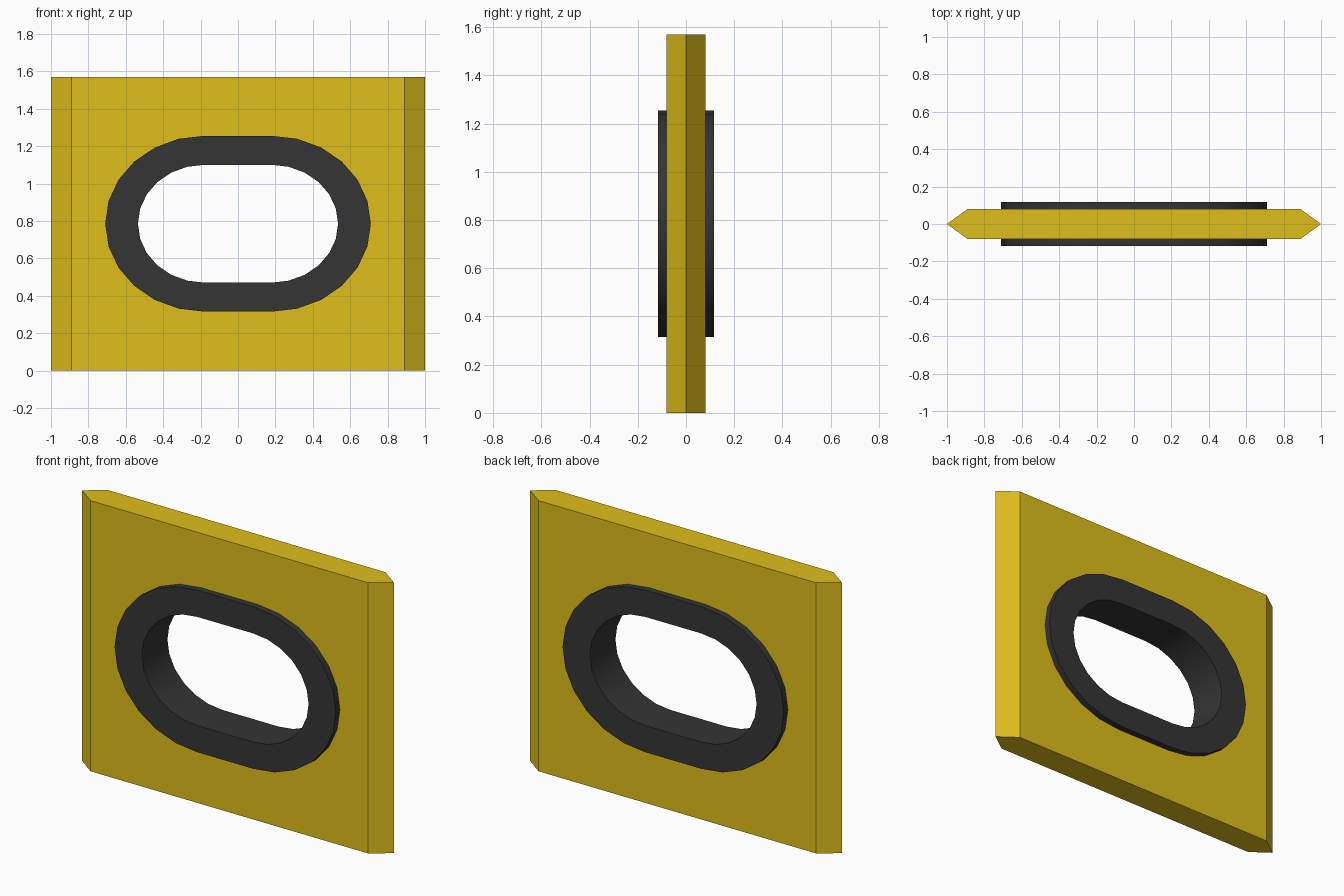
import bpy
from math import sin, cos, pi

if "Cube" in bpy.data.objects:
    bpy.data.objects.remove(bpy.data.objects["Cube"])

CZ = 0.785  # height of the opening's centre


def material(name, rgb):
    m = bpy.data.materials.new(name)
    m.diffuse_color = (*rgb, 1)
    m.use_nodes = True
    m.node_tree.nodes["Principled BSDF"].inputs["Base Color"].default_value = m.diffuse_color
    return m


def mesh_object(name, verts, faces, mat=None):
    me = bpy.data.meshes.new(name)
    me.from_pydata(verts, [], faces)
    ob = bpy.data.objects.new(name, me)
    bpy.context.collection.objects.link(ob)
    if mat:
        me.materials.append(mat)
    return ob


def oval(rx, rz, y, straight=0.18, steps=12):
    """Slot outline: two half ellipses joined by straight runs."""
    pts = []
    for side in (0, 1):
        for i in range(steps + 1):
            a = -pi / 2 + pi * i / steps + side * pi
            cx = -straight if side else straight
            pts.append((cx + rx * cos(a), y, CZ + rz * sin(a)))
    return pts


def prism(name, bottom, top, mat=None):
    n = len(bottom)
    walls = [(i, (i + 1) % n, n + (i + 1) % n, n + i) for i in range(n)]
    caps = [tuple(reversed(range(n))), tuple(range(n, 2 * n))]
    return mesh_object(name, bottom + top, walls + caps, mat)


yellow = material("yellow", (0.74, 0.52, 0.01))
black = material("dark_grey", (0.035, 0.035, 0.035))

# plate with pointed side edges
profile = [(-1, 0), (-0.89, -0.08), (0.89, -0.08), (1, 0), (0.89, 0.08), (-0.89, 0.08)]
plate = prism("plate", [(x, y, 0) for x, y in profile],
              [(x, y, 1.57) for x, y in profile], yellow)

# hole through the plate, its edge hidden inside the rim
cutter = prism("hole_cutter", oval(0.44, 0.39, 0.3), oval(0.44, 0.39, -0.3))
cutter.hide_render = True
cutter.hide_set(True)
cut = plate.modifiers.new("hole", 'BOOLEAN')
cut.object = cutter
cut.operation = 'DIFFERENCE'
cut.solver = 'EXACT'

# raised oval rim lining the hole: four loops joined in a ring
D = 0.117
loops = [oval(0.53, 0.47, -D), oval(0.53, 0.47, D),
         oval(0.355, 0.315, D), oval(0.355, 0.315, -D)]
n = len(loops[0])
faces = []
for k in range(4):
    a, b = k * n, (k + 1) % 4 * n
    faces += [(a + i, a + (i + 1) % n, b + (i + 1) % n, b + i) for i in range(n)]
rim = mesh_object("rim", sum(loops, []), faces, black)
bpy.context.view_layer.objects.active = rim
rim.select_set(True)
bpy.ops.object.shade_smooth_by_angle()
